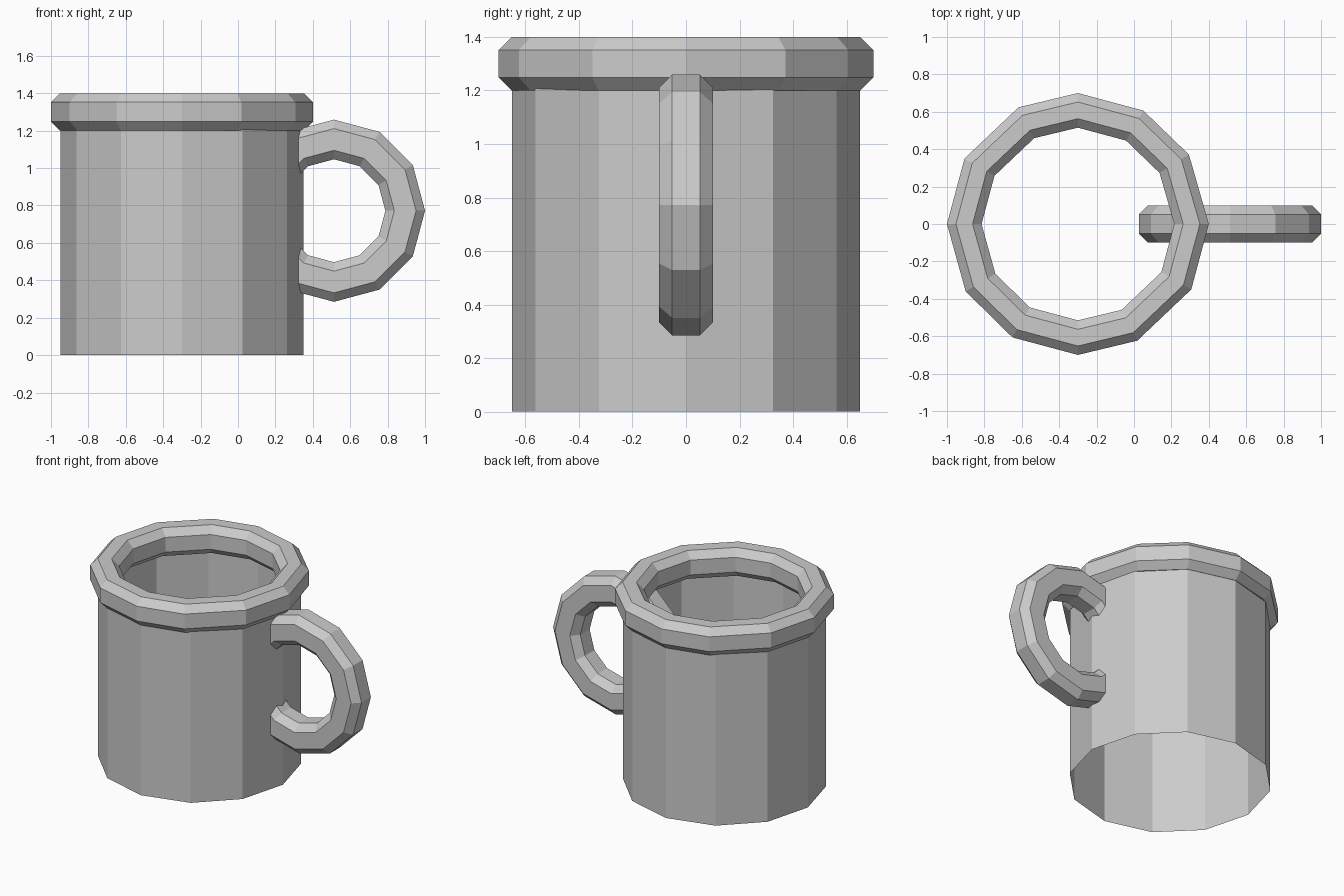
import bpy, bmesh
from math import cos, sin, radians

if "Cube" in bpy.data.objects:
    bpy.data.objects.remove(bpy.data.objects["Cube"])


def make_object(name, verts, faces):
    mesh = bpy.data.meshes.new(name)
    mesh.from_pydata(verts, [], faces)
    bm = bmesh.new()
    bm.from_mesh(mesh)
    bmesh.ops.recalc_face_normals(bm, faces=bm.faces)
    bm.to_mesh(mesh)
    bm.free()
    obj = bpy.data.objects.new(name, mesh)
    bpy.context.collection.objects.link(obj)
    return obj


def lathe(name, profile, angles, place, closed):
    """Sweep (radius, height) points round the given angles."""
    n, m = len(angles), len(profile)
    verts = [place(r * cos(radians(a)), r * sin(radians(a)), h)
             for a in angles for r, h in profile]
    faces = []
    for i in range(n):
        a, b = i * m, (i + 1) % n * m
        for j in range(m if closed else m - 1):
            k = (j + 1) % m
            faces.append((a + j, b + j, b + k, a + k))
    return make_object(name, verts, faces)


def chamfered(inner, outer, half, c):
    """Eight-sided bar section: a box with chamfered corners."""
    return [(outer, -half + c), (outer, half - c), (outer - c, half),
            (inner + c, half), (inner, half - c), (inner, -half + c),
            (inner + c, -half), (outer - c, -half)]


CUP_X = -0.30
even = range(0, 360, 30)
uneven = [0, 32, 60, 90, 117, 150, 180, 211, 240, 270, 297, 330]

# Open twelve-sided wall without a floor
lathe("mug_wall", [(0.65, 0.0), (0.65, 1.22)], even,
      lambda u, v, h: (CUP_X + u, v, h), closed=False)

# Chunky rim, slightly uneven round its length
lathe("mug_rim", chamfered(0.515, 0.70, 0.10, 0.048), uneven,
      lambda u, v, h: (CUP_X + u, v, 1.30 + h), closed=True)

# Handle: a full upright ring that passes through the wall
lathe("handle_ring", chamfered(0.275, 0.487, 0.10, 0.048), even,
      lambda u, v, h: (0.513 + u, h, 0.772 + v), closed=True)
